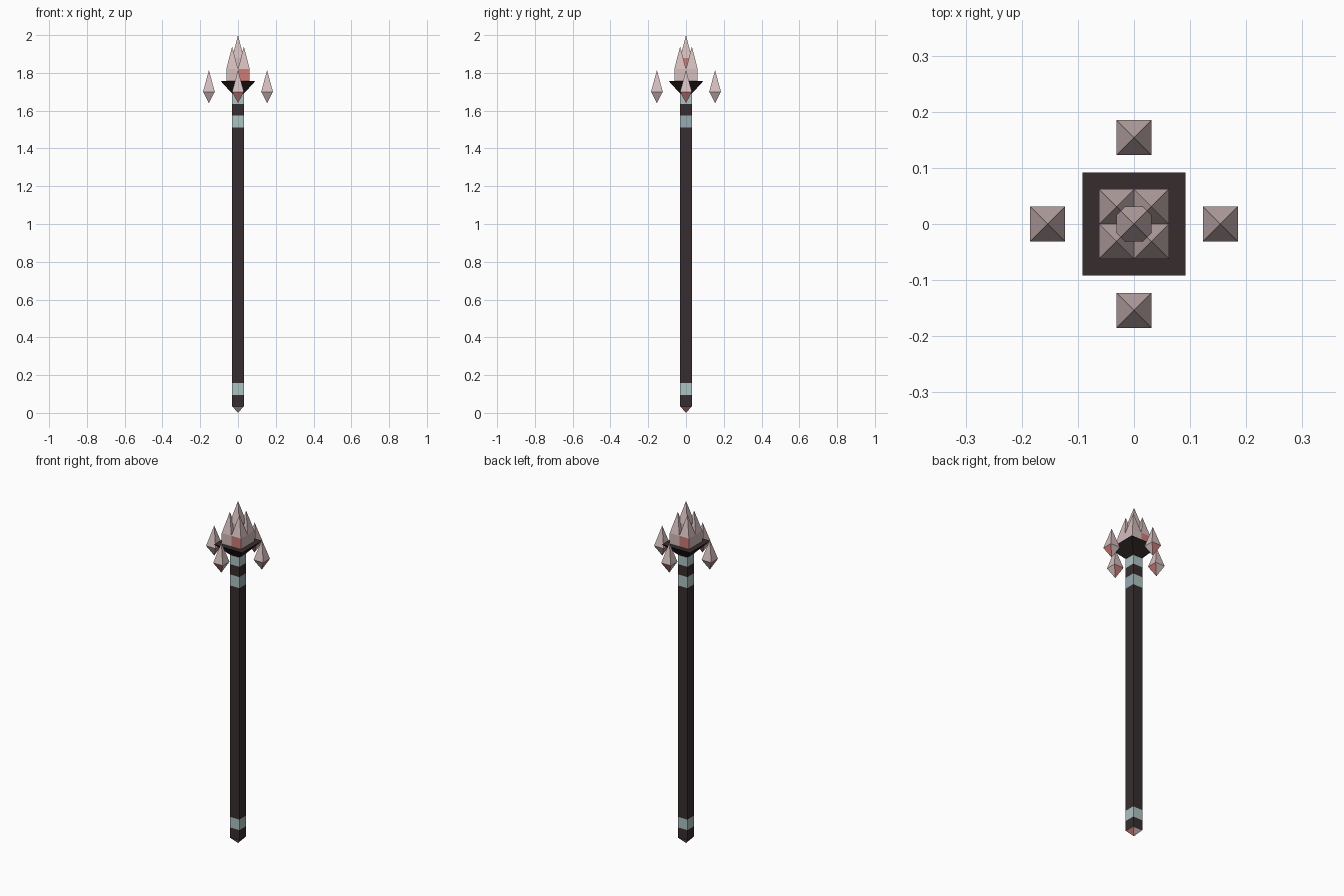
import bpy, bmesh

if "Cube" in bpy.data.objects:
    bpy.data.objects.remove(bpy.data.objects["Cube"])


def material(name, rgb):
    m = bpy.data.materials.new(name)
    m.diffuse_color = (*rgb, 1)
    m.use_nodes = True
    m.node_tree.nodes["Principled BSDF"].inputs["Base Color"].default_value = m.diffuse_color
    return m


DARK = material("dark wood", (0.038, 0.027, 0.027))
BLACK = material("black iron", (0.021, 0.015, 0.015))
BAND = material("pale metal", (0.42, 0.54, 0.54))
SLATE = material("slate metal", (0.31, 0.41, 0.44))
STONE = material("pale crystal", (0.66, 0.51, 0.51))
RED = material("red crystal", (0.60, 0.20, 0.18))


def square_loft(name, profile, mats, rule=None, at=(0, 0)):
    """Stack square sections (z, half width); rule picks a material slot."""
    bm = bmesh.new()
    rings = []
    for z, r in profile:
        if r == 0:
            rings.append([bm.verts.new((0, 0, z))] * 4)
        else:
            rings.append([bm.verts.new((sx * r, sy * r, z))
                          for sx, sy in ((-1, -1), (1, -1), (1, 1), (-1, 1))])
    for a, b in zip(rings, rings[1:]):
        for i in range(4):
            j = (i + 1) % 4
            bm.faces.new(list(dict.fromkeys((a[i], a[j], b[j], b[i]))))
    for ring, r in ((rings[0], profile[0][1]), (rings[-1], profile[-1][1])):
        if r:
            bm.faces.new(ring)
    bmesh.ops.recalc_face_normals(bm, faces=bm.faces)
    if rule:
        for f in bm.faces:
            f.material_index = rule(f.calc_center_median(), f.normal)
    me = bpy.data.meshes.new(name)
    bm.to_mesh(me)
    bm.free()
    for m in mats:
        me.materials.append(m)
    ob = bpy.data.objects.new(name, me)
    ob.location = (*at, 0)
    bpy.context.collection.objects.link(ob)
    return ob


R = 0.031

# shaft with three pale bands
def shaft_rule(c, n):
    if 1.51 < c.z < 1.575:
        return 2 if n.x > 0.5 else 1
    return 1 if 0.095 < c.z < 0.157 or 1.635 < c.z < 1.7 else 0

square_loft("shaft", [(z, R) for z in (0.035, 0.095, 0.157, 1.51, 1.575, 1.635, 1.70)],
            [DARK, BAND, SLATE], shaft_rule)

# pointed foot, red on the two sides
square_loft("foot_tip", [(0, 0), (0.035, R)], [STONE, RED],
            lambda c, n: int(abs(n.x) > 0.3))

# flared cup: dark top, black underside
square_loft("cup", [(1.69, R), (1.757, 0.092)], [DARK, BLACK],
            lambda c, n: int(n.z < 0.5))

# clustered crystals on the cup: four corners and a taller centre
for sx in (-1, 1):
    for sy in (-1, 1):
        square_loft("corner_crystal", [(1.757, R), (1.82, R), (1.94, 0)], [STONE, RED],
                    lambda c, n, s=sx * sy: int(s < 0 and abs(n.y) > 0.99),
                    (sx * R, sy * R))
square_loft("centre_crystal", [(1.757, R), (1.88, R), (2.0, 0)], [STONE, RED],
            lambda c, n: int(abs(n.x) > 0.99))

# floating crystals, red on the lower faces pointing in and out
for dx, dy in ((1, 0), (-1, 0), (0, 1), (0, -1)):
    square_loft("floating_crystal", [(1.64, 0), (1.70, R), (1.815, 0)], [STONE, RED],
                lambda c, n, dx=dx, dy=dy: int(n.z < 0 and abs(n.x * dx + n.y * dy) > 0.3),
                (dx * 0.154, dy * 0.154))
